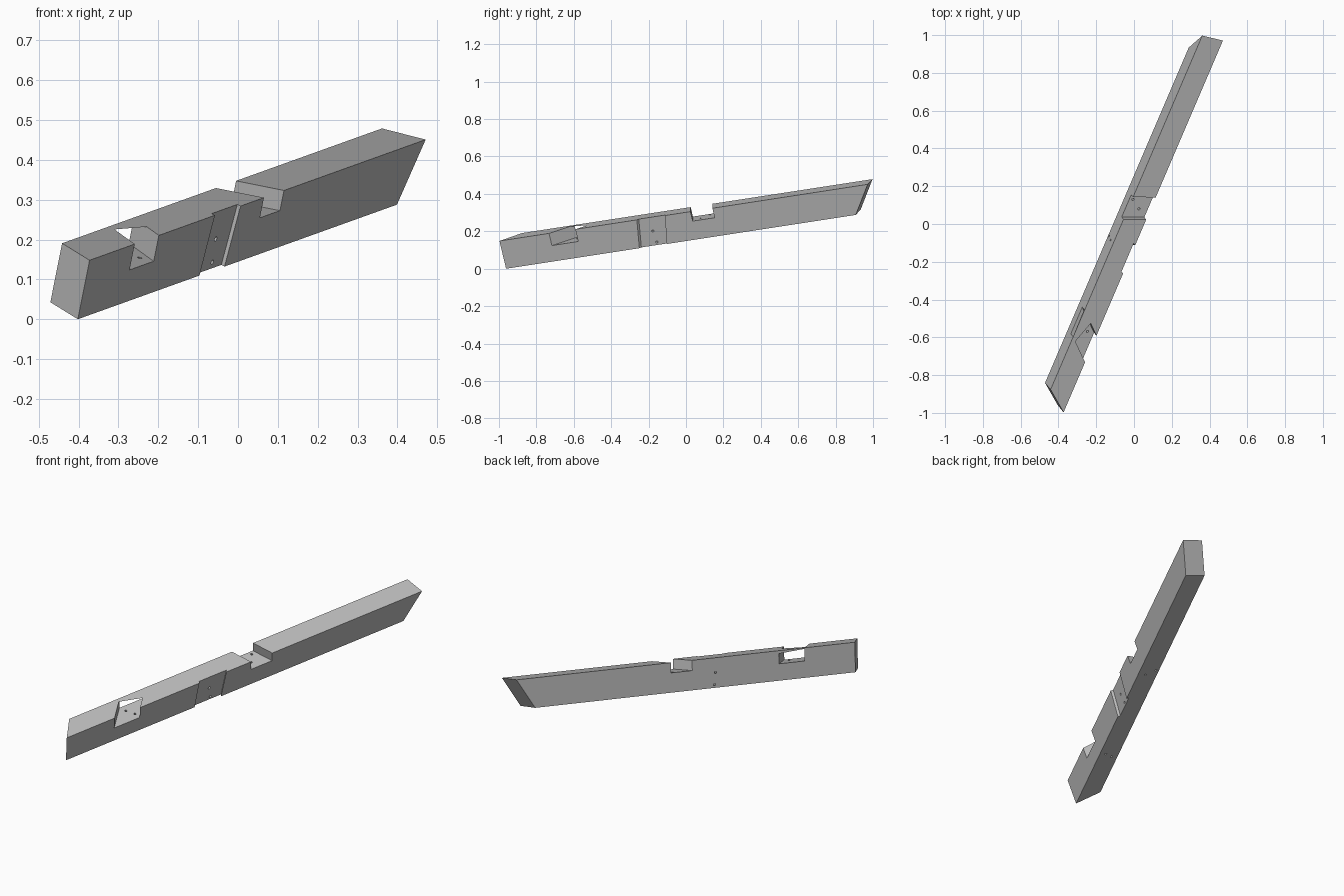
import bpy
import bmesh
from mathutils import Vector, Matrix

cube = bpy.data.objects.get("Cube")
if cube:
    bpy.data.objects.remove(cube, do_unlink=True)

# Beam axes: along its length, across to the front face, and up its height
ALONG = Vector((0.39, 0.91, 0.14)).normalized()
ACROSS = Vector((0.9, -0.346, -0.262))
ACROSS = (ACROSS - ALONG * ACROSS.dot(ALONG)).normalized()
UP = ACROSS.cross(ALONG)
FRONT, BACK, TOP, BOTTOM = -0.032, -0.147, 0.298, 0.143


def place(s, b, c):
    return ALONG * s + ACROSS * b + UP * c


def make_object(name, bm):
    bmesh.ops.recalc_face_normals(bm, faces=bm.faces)
    mesh = bpy.data.meshes.new(name)
    bm.to_mesh(mesh)
    bm.free()
    obj = bpy.data.objects.new(name, mesh)
    bpy.context.collection.objects.link(obj)
    return obj


def block(name, near, far, b0, b1, c0, c1):
    """Six-sided block with slanted ends; c1 may be a rule for a sloping top."""
    bm = bmesh.new()
    for end in (near, far):
        for b in (b0, b1):
            for c in (c0, c1):
                if callable(c):
                    c = c(end(b, TOP), b)
                bm.verts.new(place(end(b, c), b, c))
    bm.verts.ensure_lookup_table()
    for f in ((0, 1, 3, 2), (4, 6, 7, 5), (0, 4, 5, 1),
              (2, 3, 7, 6), (0, 2, 6, 4), (1, 5, 7, 3)):
        bm.faces.new([bm.verts[i] for i in f])
    return make_object(name, bm)


def drill(name, start, end, radius=0.006):
    p, q = place(*start), place(*end)
    d = q - p
    bm = bmesh.new()
    spin = d.to_track_quat('Z', 'Y').to_matrix().to_4x4()
    bmesh.ops.create_cone(bm, cap_ends=True, segments=16, radius1=radius,
                          radius2=radius, depth=d.length,
                          matrix=Matrix.Translation((p + q) / 2) @ spin)
    return make_object(name, bm)


# Main timber with bevel-cut ends
beam = block("rafter_beam",
             lambda b, c: -1.034 - 0.774 * (b - FRONT),
             lambda b, c: 1.129 + 0.13 * (b - FRONT) + 0.703 * (c - TOP),
             BACK, FRONT, BOTTOM, TOP)

cutters = [
    # Seat notch across the top
    block("seat_notch_cutter",
          lambda b, c: 0.088 + 0.37 * (b - FRONT),
          lambda b, c: 0.217 + 0.37 * (b - FRONT),
          -0.2, 0.02, TOP - 0.053, 0.4),
    # Skewed pocket, open at the front and a window at the back
    block("skew_pocket_cutter",
          lambda b, c: -0.743 - 0.916 * (b - FRONT),
          lambda b, c: -0.588 - 0.916 * (b - FRONT),
          -0.2, 0.02, 0.23,
          lambda s, b: TOP + 0.2 * (b + 0.126 - 0.32 * (s + 0.657))),
    # Shallow housing on the front face
    block("front_housing_cutter",
          lambda b, c: -0.227 + 0.155 * (c - TOP) - 0.6 * (b - FRONT),
          lambda b, c: -0.062 + 0.18 * (c - TOP) - 0.6 * (b - FRONT),
          FRONT - 0.012, 0.02, 0.1, 0.35),
]

# Screw holes down through the two notches
for s, b in ((0.155, -0.128), (0.119, -0.077), (-0.594, -0.068), (-0.622, -0.111)):
    cutters.append(drill("down_hole_cutter", (s, b, 0.27), (s, b, 0.1)))

# Skewed screw holes through the front housing
for s, c in ((-0.158, 0.222), (-0.15, 0.16)):
    cutters.append(drill("cross_hole_cutter", (s - 0.018, -0.012, c), (s + 0.078, -0.172, c)))

# Cut the timber, then discard the cutters
for cutter in cutters:
    cutter.hide_render = True
    mod = beam.modifiers.new(cutter.name, 'BOOLEAN')
    mod.operation = 'DIFFERENCE'
    mod.solver = 'EXACT'
    mod.object = cutter
bpy.context.view_layer.update()
result = bpy.data.meshes.new_from_object(
    beam.evaluated_get(bpy.context.evaluated_depsgraph_get()))
beam.modifiers.clear()
beam.data = result
for cutter in cutters:
    bpy.data.objects.remove(cutter, do_unlink=True)

# Centre the beam and rest it on the ground
lo = [min(v.co[i] for v in result.vertices) for i in range(3)]
hi = [max(v.co[i] for v in result.vertices) for i in range(3)]
result.transform(Matrix.Translation((-(lo[0] + hi[0]) / 2, -(lo[1] + hi[1]) / 2, -lo[2])))

# Plain grey finish
grey = bpy.data.materials.new("plain_grey")
grey.use_nodes = True
colour = (0.5, 0.5, 0.5, 1)
grey.diffuse_color = colour
grey.node_tree.nodes["Principled BSDF"].inputs["Base Color"].default_value = colour
result.materials.clear()
result.materials.append(grey)
for poly in result.polygons:
    poly.material_index = 0
    poly.use_smooth = False
